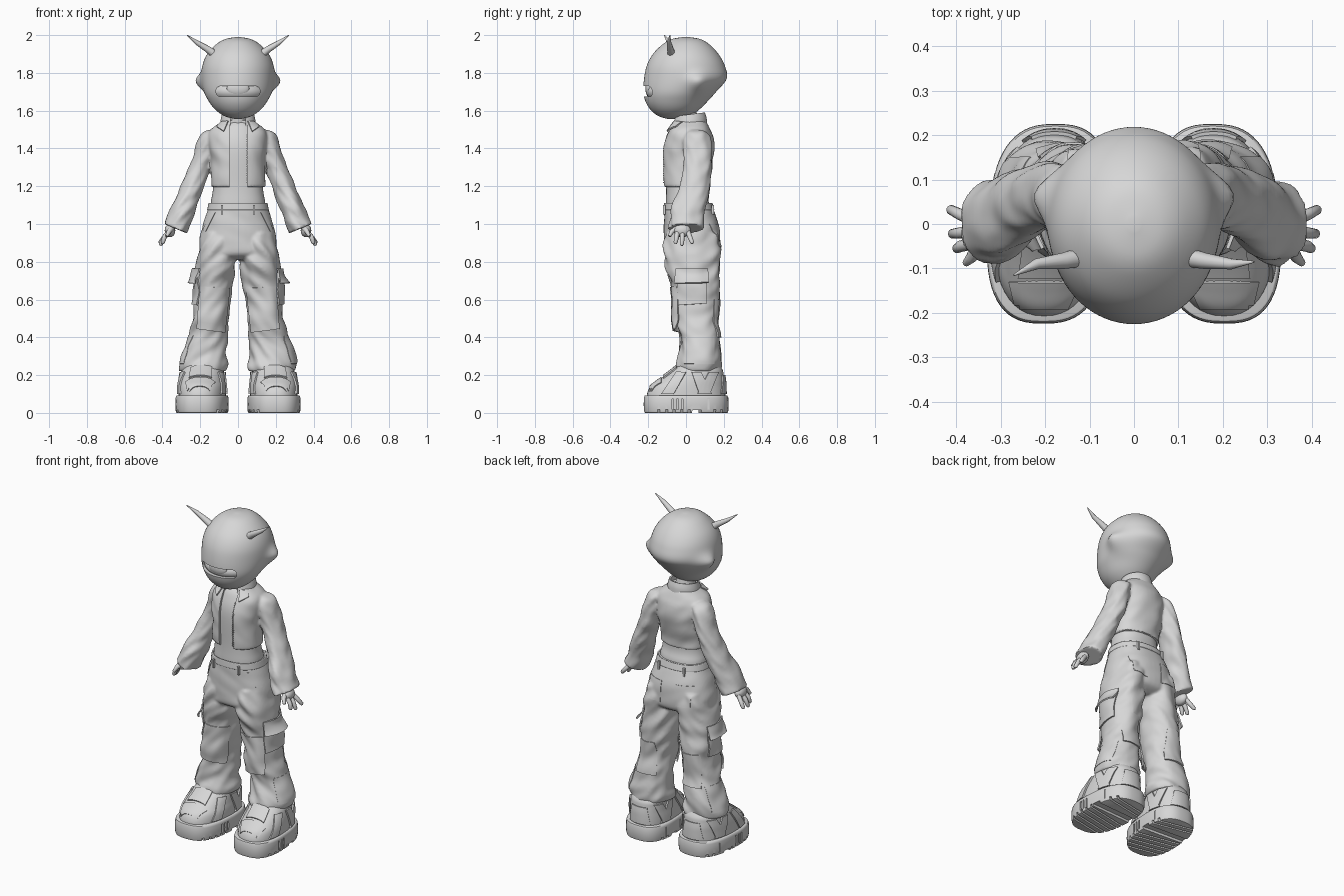
import bpy, bmesh, math
from mathutils import Vector, noise
from mathutils.bvhtree import BVHTree

if "Cube" in bpy.data.objects:
    bpy.data.objects.remove(bpy.data.objects["Cube"])

grey = bpy.data.materials.new("plain grey")
grey.use_nodes = True
grey.diffuse_color = (0.68, 0.68, 0.68, 1)
grey.node_tree.nodes["Principled BSDF"].inputs["Base Color"].default_value = (0.68, 0.68, 0.68, 1)


def activate(ob):
    bpy.ops.object.select_all(action='DESELECT')
    ob.select_set(True)
    bpy.context.view_layer.objects.active = ob


def finish(ob, angle=40):
    activate(ob)
    bpy.ops.object.shade_smooth_by_angle(angle=math.radians(angle))
    return ob


def from_bmesh(name, bm, angle=40):
    bmesh.ops.recalc_face_normals(bm, faces=bm.faces)
    mesh = bpy.data.meshes.new(name)
    bm.to_mesh(mesh)
    bm.free()
    ob = bpy.data.objects.new(name, mesh)
    bpy.context.collection.objects.link(ob)
    mesh.materials.append(grey)
    return finish(ob, angle)


def modify(ob, kind, **settings):
    mod = ob.modifiers.new(kind.lower(), kind)
    for key, value in settings.items():
        setattr(mod, key, value)
    activate(ob)
    bpy.ops.object.modifier_apply(modifier=mod.name)


def loft(name, rings, side=1, n=48, steps=6, power=2.0, tilt=0, lean=0, skew=0, fold=0, caps=True, shape=None):
    """Rings are (z, centre x, half width, front y, back y), smoothed between."""
    sections = []
    for i in range(len(rings) - 1):
        a, b, c, d = (rings[max(0, min(len(rings) - 1, i + k))] for k in (-1, 0, 1, 2))
        for k in range(steps):
            t = k / steps
            sections.append([0.5 * (2 * q + (r - p) * t + (2 * p - 5 * q + 4 * r - s) * t * t
                                    + (3 * q - p - 3 * r + s) * t ** 3) for p, q, r, s in zip(a, b, c, d)])
    sections.append(rings[-1])
    bm, loops = bmesh.new(), []
    for z, cx, rx, front, back in sections:
        loop = []
        for k in range(n):
            a = 2 * math.pi * k / n
            c, s = math.cos(a), math.sin(a)
            w = 1 + fold * noise.noise(Vector((c * 1.3 + side, s * 1.3, z * 15 + c * 1.5)))
            dx = w * rx * math.copysign(abs(c) ** (2 / power), c)
            dy = w * (back - front) / 2 * math.copysign(abs(s) ** (2 / power), s)
            co = Vector((side * (cx + dx + skew * dy), (front + back) / 2 + dy, z + tilt * dx + lean * dy))
            loop.append(bm.verts.new(shape(co) if shape else co))
        loops.append(loop)
    for p, q in zip(loops, loops[1:]):
        for k in range(n):
            bm.faces.new((p[k], p[(k + 1) % n], q[(k + 1) % n], q[k]))
    if caps:
        bm.faces.new(loops[0])
        bm.faces.new(loops[-1])
    return from_bmesh(name, bm)


def fuse(name, parts, voxel=0.008):
    activate(parts[0])
    for p in parts:
        p.select_set(True)
    bpy.ops.object.join()
    ob = parts[0]
    ob.name = name
    modify(ob, 'REMESH', mode='VOXEL', voxel_size=voxel)
    modify(ob, 'SMOOTH', iterations=3, factor=0.5)
    return finish(ob, 55)


def box(name, loc, size, turn=0, bevel=0):
    bm = bmesh.new()
    bmesh.ops.create_cube(bm, size=1)
    ob = from_bmesh(name, bm)
    ob.data.transform(ob.matrix_world.Diagonal((*size, 1)))
    ob.location, ob.rotation_euler.z = loc, turn
    if bevel:
        modify(ob, 'BEVEL', width=bevel, segments=5)
    return ob


def ball(name, loc, size):
    bm = bmesh.new()
    bmesh.ops.create_uvsphere(bm, u_segments=32, v_segments=20, radius=1)
    for v in bm.verts:
        v.co = Vector(loc) + Vector(p * q for p, q in zip(v.co, size))
    return from_bmesh(name, bm)


def cut(ob, cutters):
    for c in cutters:
        c.hide_render = True
        modify(ob, 'BOOLEAN', object=c, operation='DIFFERENCE', solver='EXACT')
        bpy.data.objects.remove(c)
    finish(ob)


def tube(name, points, radii):
    curve = bpy.data.curves.new(name, 'CURVE')
    curve.dimensions, curve.bevel_depth, curve.use_fill_caps = '3D', 1, True
    spline = curve.splines.new('POLY')
    spline.points.add(len(points) - 1)
    for sp, p, r in zip(spline.points, points, radii):
        sp.co, sp.radius = (*p, 1), r
    ob = bpy.data.objects.new(name, curve)
    bpy.context.collection.objects.link(ob)
    activate(ob)
    bpy.ops.object.convert(target='MESH')
    ob = bpy.context.object
    ob.data.materials.clear()
    ob.data.materials.append(grey)
    return finish(ob, 60)


def panel(name, target, axis, sign, corners, lift=0.0, flare=None, n=12, thick=0.008):
    """Cloth patch projected on a target; corners go round from the top edge."""
    tree = BVHTree.FromObject(target, bpy.context.evaluated_depsgraph_get())
    ray = Vector((0, 0, 0))
    ray[axis] = -sign
    u, v = [k for k in range(3) if k != axis]
    a, b, c, d = (Vector(p) for p in corners)
    bm, grid = bmesh.new(), {}
    for i in range(n + 1):
        for j in range(n + 1):
            s, t = i / n, j / n
            p = a.lerp(b, s).lerp(d.lerp(c, s), t)
            start = Vector((0, 0, 0))
            start[u], start[v], start[axis] = p.x, p.y, sign
            hit = tree.ray_cast(start, ray)[0]
            if hit:
                out = lift + ((flare or lift) - lift) * t * t
                grid[i, j] = bm.verts.new(hit - ray * out)
    for i in range(n):
        for j in range(n):
            keys = ((i, j), (i + 1, j), (i + 1, j + 1), (i, j + 1))
            if all(k in grid for k in keys):
                bm.faces.new([grid[k] for k in keys])
    ob = from_bmesh(name, bm)
    modify(ob, 'SOLIDIFY', thickness=thick, offset=0)
    return finish(ob)


# Head with pointed ears, eye slot and horns
def ears(co):
    dz = co.z - 1.755
    pull = math.exp(-((co.y - 0.07) / 0.055) ** 2 - (dz / (0.042 if dz > 0 else 0.06)) ** 2)
    co.x += math.copysign(0.044 * pull, co.x) * min(1, abs(co.x) / 0.1)
    return co


head = loft("head", [(1.557, 0, .02, -.10, -.05), (1.565, 0, .055, -.13, -.01), (1.58, 0, .088, -.16, .035),
                     (1.61, 0, .125, -.192, .075), (1.65, 0, .155, -.215, .115), (1.70, 0, .18, -.225, .16),
                     (1.77, 0, .193, -.222, .216), (1.84, 0, .188, -.207, .205), (1.90, 0, .163, -.175, .172),
                     (1.95, 0, .117, -.125, .125), (1.978, 0, .07, -.078, .078), (1.99, 0, .012, -.015, .015)],
            n=72, shape=ears)
cut(head, [box("eye_slot", (0, -.2, 1.702), (.232, .14, .056), bevel=.024)])
ball("eyeball", (0, -.07, 1.70), (.152, .142, .07))
ball("iris", (0, -.195, 1.716), (.06, .02, .04))
for side, tip_y in ((1, -.085), (-1, -.115)):
    tube("horn", [(side * .12, -.075, 1.895), (side * .16, -.083, 1.925), (side * .22, -.09, 1.962),
                  (side * .27, tip_y, 2.0)], [.022, .018, .012, .002])
loft("neck", [(1.48, 0, .06, -.05, .08), (1.62, 0, .05, -.06, .05)])

# Shirt and open jacket
loft("shirt", [(1.08, 0, .145, -.108, .125), (1.12, 0, .143, -.107, .12), (1.2, 0, .132, -.105, .105),
               (1.4, 0, .135, -.108, .13), (1.5, 0, .105, -.08, .11), (1.54, 0, .07, -.05, .08)], power=2.3)
parts = [loft("jacket", [(1.195, 0, .143, -.117, .115), (1.25, 0, .143, -.12, .12), (1.33, 0, .144, -.122, .14),
                         (1.40, 0, .152, -.122, .15), (1.46, 0, .156, -.108, .142), (1.50, 0, .143, -.09, .125),
                         (1.535, 0, .1, -.07, .11), (1.55, 0, .08, -.06, .1)], power=2.4, fold=.05)]
for side in (1, -1):
    parts.append(loft("sleeve", [(1.488, .12, .03, .01, .10), (1.45, .15, .051, -.015, .128),
                                 (1.335, .188, .053, -.01, .137), (1.25, .22, .052, -.018, .132),
                                 (1.17, .252, .055, -.04, .122), (1.07, .293, .058, -.08, .108),
                                 (.975, .33, .062, -.092, .092)], side=side, tilt=.42, fold=.16))
jacket = fuse("jacket", parts)
cut(jacket, [box("jacket_opening", (.002, -.15, 1.36), (.096, .2, .5))])
for side in (1, -1):
    panel("collar_point", jacket, 1, -1, [(side * .052, 1.545), (side * .09, 1.54),
                                          (side * .112, 1.515), (side * .075, 1.49)], .008, .014)
for k in range(22):
    box("zip_tooth", (.049, -.118 + max(0, k - 15) * .004, 1.22 + k * .012), (.009, .01, .006))
collar = loft("collar", [(1.515, 0, .097, -.075, .112), (1.55, 0, .092, -.072, .109), (1.58, 0, .085, -.065, .1)],
              lean=.13, caps=False)
modify(collar, 'SOLIDIFY', thickness=.01)
cut(collar, [box("collar_opening", (0, -.1, 1.55), (.08, .12, .2))])

# Hands
for side in (1, -1):
    ball("palm", (side * .36, -.02, .965), (.028, .045, .035))
    for y0, y1, x1, z1 in ((-.045, -.055, .398, .902), (-.018, -.022, .408, .893), (.01, .032, .412, .903)):
        tube("finger", [(side * .365, y0, .96), (side * .39, (y0 + y1) / 2, .93), (side * x1, y1, z1),
                        (side * (x1 + .002), y1, z1 - .008)], [.013, .013, .011, .005])
    tube("thumb", [(side * .35, -.045, .98), (side * .365, -.075, .96), (side * .378, -.088, .935)],
         [.015, .013, .008])

# Baggy cargo trousers
parts = [loft("trousers", [(1.11, 0, .153, -.114, .135), (1.05, 0, .17, -.117, .158), (.98, 0, .191, -.117, .176),
                           (.9, 0, .204, -.115, .18), (.84, 0, .2, -.11, .17), (.81, 0, .15, -.06, .12)],
              power=2.3, fold=.03)]
for side in (1, -1):
    parts.append(loft("trouser_leg", [(.95, .105, .08, -.10, .165), (.88, .107, .1, -.113, .178),
                                      (.8, .115, .104, -.11, .177), (.7, .127, .104, -.085, .176),
                                      (.6, .137, .096, -.07, .176), (.5, .147, .095, -.06, .165),
                                      (.4, .163, .106, -.03, .174), (.3, .18, .121, -.042, .183),
                                      (.25, .184, .128, -.052, .188), (.22, .184, .123, -.048, .184)],
                      side=side, power=2.2, fold=.14))
trousers = fuse("trousers", parts)
band = loft("waistband", [(1.075, 0, .163, -.119, .15), (1.112, 0, .156, -.117, .14)], power=2.3, caps=False)
modify(band, 'SOLIDIFY', thickness=.008)
for side in (1, -1):
    for sign, y in ((-1, -.116), (1, .142)):
        box("belt_loop", (side * .085, y, 1.075), (.011, .014, .05))
    panel("knee_patch", trousers, 1, -1, [(side * .045, .66), (side * .2, .67), (side * .218, .445),
                                          (side * .07, .425)], 0, .026)
    panel("front_pocket", trousers, 1, -1, [(side * .12, 1.06), (side * .14, 1.06), (side * .185, .97),
                                            (side * .17, .96)], thick=.006)
    panel("back_pocket", trousers, 1, 1, [(side * .045, 1.0), (side * .15, 1.0), (side * .145, .88),
                                          (side * .05, .87)], thick=.006)
    panel("calf_patch", trousers, 1, 1, [(side * .1, .6), (side * .2, .6), (side * .22, .4),
                                         (side * .09, .4)], 0, .006)
    panel("cargo_pocket", trousers, 0, side, [(-.05, .74), (.11, .74), (.11, .58), (-.04, .57)], .006, .009)
    panel("cargo_flap", trousers, 0, side, [(-.055, .765), (.115, .765), (.12, .69), (-.06, .685)], .01, .038)
    panel("shin_panel", trousers, 0, side, [(0, .41), (.15, .41), (.15, .26), (-.01, .26)], thick=.005)

# Chunky shoes with ridged platform soles
for side in (1, -1):
    upper = loft("shoe_upper", [(.07, .19, .124, -.207, .207), (.105, .19, .124, -.205, .208),
                                (.14, .19, .122, -.188, .207), (.17, .19, .118, -.15, .205),
                                (.2, .188, .114, -.108, .2), (.225, .186, .11, -.075, .195),
                                (.25, .185, .1, -.045, .18)], side=side, power=2.3, skew=-.06)
    sole = loft("platform_sole", [(0, .19, .132, -.216, .217), (.012, .19, .138, -.223, .224),
                                  (.08, .19, .138, -.223, .224), (.093, .19, .131, -.215, .216)],
                side=side, power=2.7, skew=-.06, steps=2, n=64)
    slots = [box("tread_slot", (side * .19, y, 0), (.5, .012, .036), side * .2)
             for y in (-.17, -.13, -.09, -.05, -.01, .13, .17)]
    slots.append(box("arch_slot", (side * .19, .05, 0), (.5, .05, .03), side * .06))
    for y in (-.07, -.045, -.02, .12, .145):
        slots += [box("side_groove", (side * (.19 + e * .141 - .06 * y), y, .045), (.03, .01, .055)) for e in (1, -1)]
    cut(sole, slots)
    # Overlays on the shoe
    panel("toe_cap", upper, 2, 1, [(side * .12, -.13), (side * .28, -.13), (side * .265, -.19),
                                   (side * .15, -.19)], .003)
    panel("tongue", upper, 2, 1, [(side * .14, -.05), (side * .25, -.05), (side * .26, -.12),
                                  (side * .14, -.12)], .006)
    for sign in (1, -1):
        for top, low in ((-.05, -.13), (.03, .07), (.12, .06)):
            panel("side_overlay", upper, 0, sign, [(top, .215), (top + .05, .215), (low + .065, .1), (low, .1)],
                  .004, thick=.012)
    panel("heel_counter", upper, 1, 1, [(side * .13, .2), (side * .23, .2), (side * .25, .1), (side * .11, .1)], .004)
